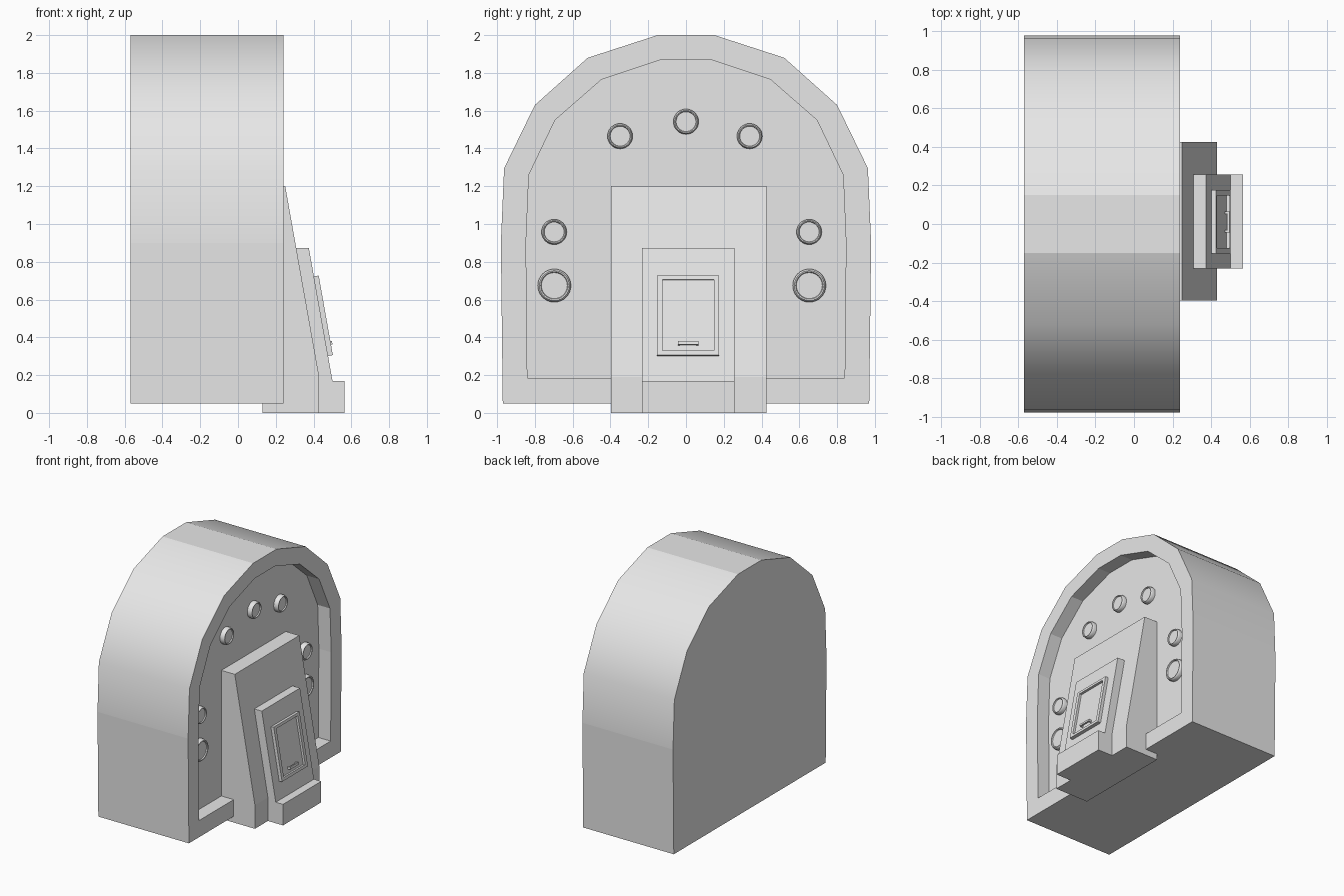
import bpy, bmesh, math
from mathutils import Matrix, Vector

cube = bpy.data.objects.get("Cube")
if cube:
    bpy.data.objects.remove(cube, do_unlink=True)

grey = bpy.data.materials.new("plain grey")
grey.use_nodes = True
grey.diffuse_color = (0.8, 0.8, 0.8, 1)
grey.node_tree.nodes["Principled BSDF"].inputs["Base Color"].default_value = (0.8, 0.8, 0.8, 1)


def finish(name, bm, matrix=None):
    bmesh.ops.recalc_face_normals(bm, faces=bm.faces[:])
    if matrix:
        bm.transform(matrix)
    mesh = bpy.data.meshes.new(name)
    bm.to_mesh(mesh)
    bm.free()
    mesh.materials.append(grey)
    obj = bpy.data.objects.new(name, mesh)
    bpy.context.collection.objects.link(obj)
    return obj


def bridge(bm, a, b):
    n = len(a)
    return [bm.faces.new((a[i], a[(i + 1) % n], b[(i + 1) % n], b[i])) for i in range(n)]


def loft(name, loops, matrix=None, smooth=()):
    """Join a list of matching point loops and cap both ends."""
    bm = bmesh.new()
    rings = [[bm.verts.new(p) for p in loop] for loop in loops]
    for k in range(len(rings) - 1):
        for i, face in enumerate(bridge(bm, rings[k], rings[k + 1])):
            face.smooth = k == 0 and i in smooth
    bm.faces.new(rings[0])
    bm.faces.new(rings[-1])
    return finish(name, bm, matrix)


def prism(name, profile, y0, y1):
    return loft(name, [[(x, y, z) for x, z in profile] for y in (y0, y1)])


def rect(x, y0, y1, z0, z1):
    return [(x, y0, z0), (x, y1, z0), (x, y1, z1), (x, y0, z1)]


def arch(half, x):
    pts = half + [(-y, z) for y, z in reversed(half)]
    return [(x, y, z) for y, z in pts]


# Arched housing with a recessed front
outer = [(0.97, 0.05), (0.98, 0.90), (0.963, 1.295), (0.80, 1.63), (0.52, 1.88), (0.15, 2.0)]
inner = [(0.84, 0.185), (0.847, 0.90), (0.832, 1.26), (0.693, 1.55), (0.447, 1.765), (0.13, 1.87)]
loft("arched_housing",
     [arch(outer, -0.57), arch(outer, 0.24), arch(inner, 0.24), arch(inner, 0.13)],
     smooth=(1, 2, 3, 4, 6, 7, 8, 9))

# Sloping console and the stepped panel on it
prism("console", [(0.13, 0), (0.43, 0), (0.43, 0.19), (0.25, 1.2), (0.13, 1.2)], -0.398, 0.425)
prism("stepped_panel", [(0.40, 0), (0.565, 0), (0.565, 0.17), (0.50, 0.17),
                        (0.375, 0.873), (0.29, 0.873), (0.41, 0.19)], -0.232, 0.256)

# Hatch frame with a sunken door, tilted to the panel slope
tilt = Matrix.Translation((0.439, 0.011, 0.512)) @ Matrix.Rotation(-math.atan2(0.125, 0.703), 4, "Y")
frame = (-0.165, 0.165, -0.214, 0.214)
door = (-0.136, 0.136, -0.19, 0.192)
loft("hatch_frame", [rect(-0.005, *frame), rect(0.026, *frame),
                     rect(0.026, *door), rect(0.008, *door)], tilt)

# Door pull: a bar on two posts
loft("door_pull_bar", [rect(x, -0.054, 0.054, -0.158, -0.14) for x in (0.022, 0.034)], tilt)
for side, y in (("right", -0.054), ("left", 0.042)):
    loft("door_pull_post_" + side,
         [rect(x, y, y + 0.012, -0.158, -0.14) for x in (0.004, 0.022)], tilt)


# Round lamps on the recessed wall: rounded rim around a sunken lens
def lamp(name, y, z, radius):
    section = [(0, 1.0), (0.024, 1.0), (0.034, 0.96), (0.04, 0.9), (0.038, 0.82), (0.03, 0.78)]
    angles = [math.tau * i / 32 for i in range(32)]
    loops = [[(0.128 + h, y + radius * r * math.cos(a), z + radius * r * math.sin(a))
              for a in angles] for h, r in section]
    obj = loft(name, loops)
    bpy.ops.object.select_all(action="DESELECT")
    obj.select_set(True)
    bpy.context.view_layer.objects.active = obj
    bpy.ops.object.shade_smooth_by_angle(angle=math.radians(35))


lamp("top_lamp", 0, 1.542, 0.067)
for side, s in (("right", -1), ("left", 1)):
    lamp("upper_lamp_" + side, s * 0.343 - 0.006, 1.465, 0.067)
    lamp("middle_lamp_" + side, s * 0.675 - 0.023, 0.958, 0.067)
    lamp("lower_lamp_" + side, s * 0.675 - 0.022, 0.674, 0.088)
